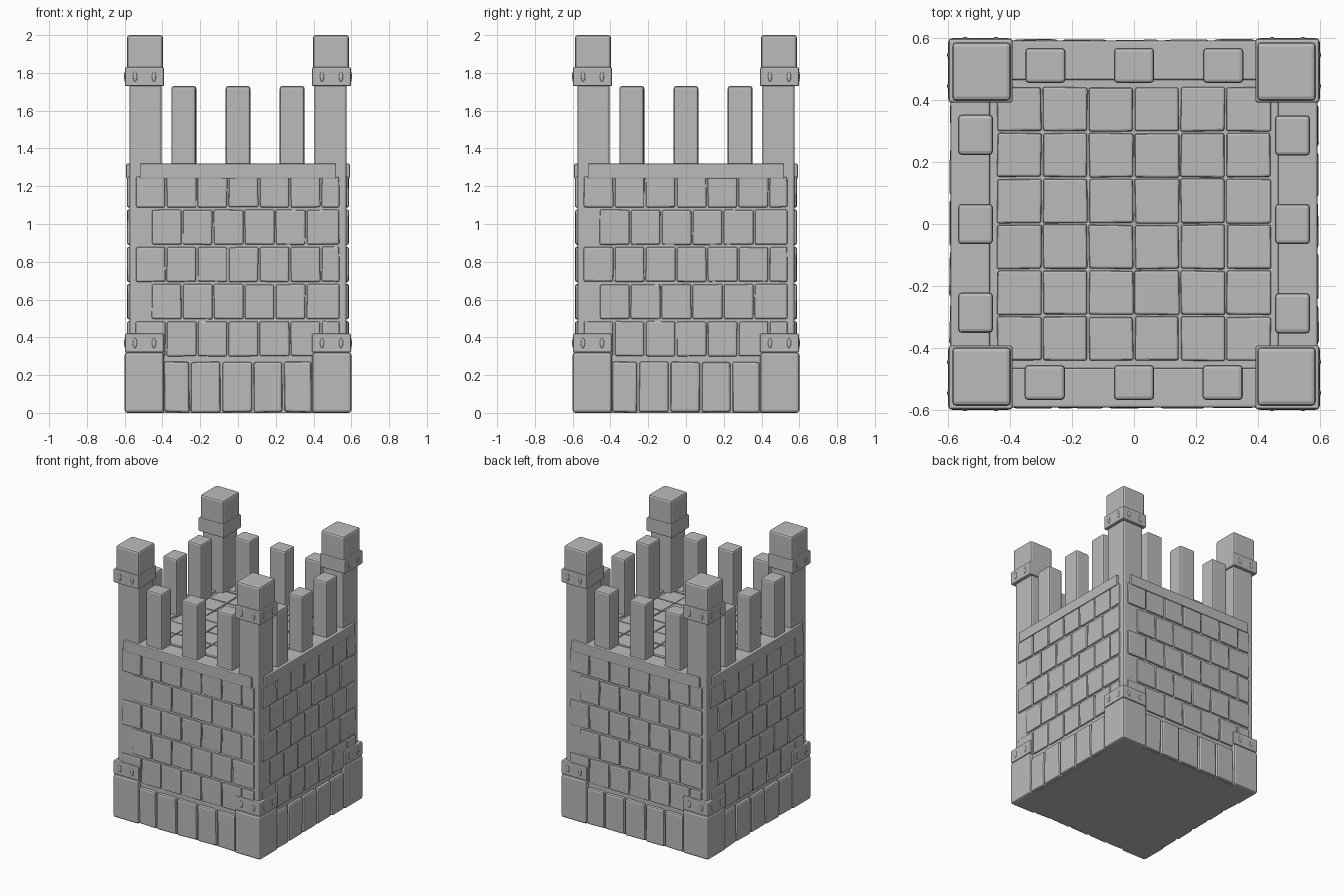
import bpy, bmesh, math, random
from mathutils import Matrix, Vector

random.seed(4)
if "Cube" in bpy.data.objects:
    bpy.data.objects.remove(bpy.data.objects["Cube"], do_unlink=True)

stone = bpy.data.materials.new("grey stone")
stone.use_nodes = True
GREY = (0.5, 0.5, 0.5, 1)
stone.diffuse_color = GREY
stone.node_tree.nodes["Principled BSDF"].inputs["Base Color"].default_value = GREY


def finish(name, bm, bevel):
    mesh = bpy.data.meshes.new(name)
    bm.to_mesh(mesh)
    bm.free()
    mesh.materials.append(stone)
    obj = bpy.data.objects.new(name, mesh)
    bpy.context.collection.objects.link(obj)
    if bevel:
        mod = obj.modifiers.new("soft edges", "BEVEL")
        mod.width, mod.segments = bevel, 2
    return obj


def add_box(bm, lo, hi, jitter=0):
    lo, hi = Vector(lo), Vector(hi)
    mat = Matrix.Translation((lo + hi) / 2) @ Matrix.Diagonal((*(hi - lo), 1))
    verts = bmesh.ops.create_cube(bm, size=1, matrix=mat)["verts"]
    for v in verts:
        v.co += Vector([random.uniform(-jitter, jitter) for _ in range(3)])


def boxes(name, spans, bevel=0.01, jitter=0, turns=4):
    """One object from boxes given as x, y and z spans, repeated round the tower."""
    bm = bmesh.new()
    for _ in range(turns):
        for xs, ys, zs in spans:
            add_box(bm, *zip(xs, ys, zs), jitter)
        if turns > 1:
            bmesh.ops.rotate(bm, verts=bm.verts, matrix=Matrix.Rotation(math.pi / 2, 3, "Z"))
    return finish(name, bm, bevel)


# Solid core of the tower
boxes("wall_core", [((-.575, .575), (-.575, .575), (.02, 1.305))], turns=1)
boxes("ground_slab", [((-.575, .575), (-.575, .575), (0, .1))], 0, turns=1)

# Corner posts, with wide feet, straps and caps
boxes("corner_feet", [((.392, .6), (-.6, -.392), (0, .32))], 0.014)
boxes("corner_posts", [((.405, .575), (-.575, -.405), (.3, 1.75))])
boxes("corner_caps", [((.397, .587), (-.587, -.397), (1.8, 2))], 0.014)
STRAPS = ((.32, .42), (1.73, 1.83))
boxes("corner_straps", [((.392, .598), (-.598, -.392), z) for z in STRAPS], 0.007)

# Oval studs on the outer faces of the straps
bm = bmesh.new()
for _ in range(4):
    for side in (-1, 1):
        for offset in (.445, .545):
            for z in STRAPS:
                place = Matrix.Translation((side * offset, -.598, sum(z) / 2))
                bmesh.ops.create_uvsphere(bm, u_segments=12, v_segments=8, radius=1,
                                          matrix=place @ Matrix.Diagonal((.011, .005, .026, 1)))
    bmesh.ops.rotate(bm, verts=bm.verts, matrix=Matrix.Rotation(math.pi / 2, 3, "Z"))
studs = finish("strap_studs", bm, 0)
studs.data.shade_smooth()

# Row of tall foundation stones
edges = (-.395, -.253, -.087, .08, .24, .395)
boxes("foundation_stones",
      [((a + .005, b - .005), (-.594, -.5), (0.003, .27)) for a, b in zip(edges, edges[1:])],
      0.012, 0.003)

# Five staggered brick courses
bricks = []
for row in range(5):
    bottom = .3 + row * .197
    top = min(bottom + .184, 1.25)
    x = -.46 if row % 2 else -.545
    while x < .5:
        end = min(x + .164, .54)
        if .54 - end < .03:
            end = .54
        bricks.append(((x + .004, end - .004), (-.586, -.53), (bottom, top)))
        x = end
boxes("wall_bricks", bricks, 0.009, 0.002)

# Rim rails and the upright battlement stones
boxes("rim_rails", [((-.52, .52), (-.592, -.465), (1.24, 1.32))], 0.006)
boxes("battlements", [((x - .065, x + .065), (-.568, -.455), (1.3, 1.73))
                      for x in (-.288, 0, .286)], 0.012)

# Paved floor on top
pitch = .148
tiles = []
for i in range(-3, 3):
    for j in range(-3, 3):
        tiles.append(((i * pitch + .003, (i + 1) * pitch - .003),
                      (j * pitch + .003, (j + 1) * pitch - .003), (1.25, 1.318)))
boxes("floor_tiles", tiles, 0.007, 0.002, turns=1)
